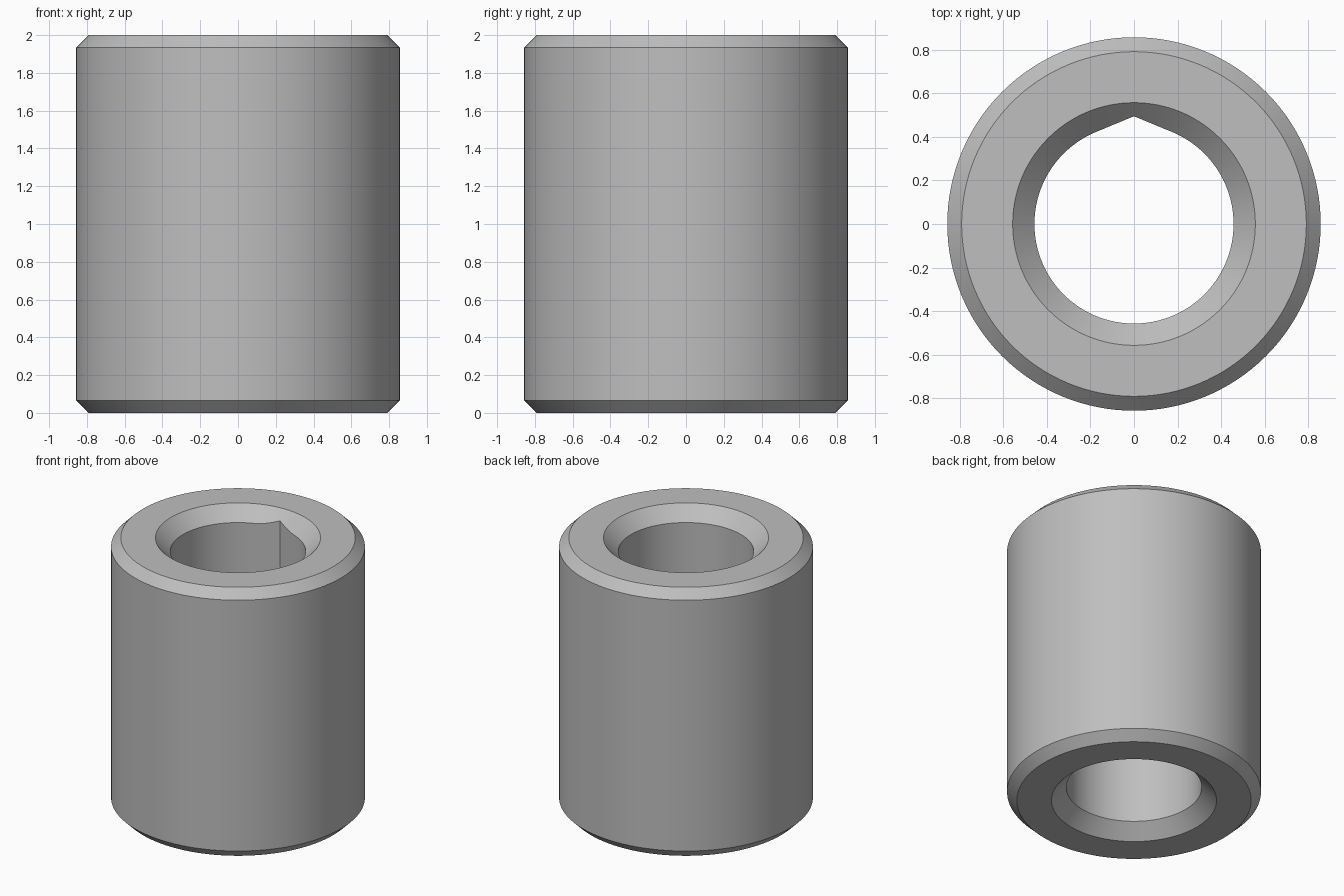
import bpy, bmesh, math

cube = bpy.data.objects.get("Cube")
if cube:
    bpy.data.objects.remove(cube)

SEGMENTS = 128
HEIGHT = 2.0
OUTER, CHAMFER = 0.857, 0.066
BORE, COUNTERSINK = 0.457, 0.557
TANGENT = math.radians(22.5)

grey = bpy.data.materials.new("plain grey")
grey.use_nodes = True
colour = (0.52, 0.52, 0.52, 1)
grey.diffuse_color = colour
grey.node_tree.nodes["Principled BSDF"].inputs["Base Color"].default_value = colour


def bore_radius(from_back):
    """Teardrop bore: a circle with two tangent flats meeting at the back."""
    if from_back < TANGENT:
        return BORE / math.cos(TANGENT - from_back)
    return BORE


# Closed wall profile swept around the axis
bm = bmesh.new()
rings = []
for i in range(SEGMENTS):
    turn = 2 * math.pi * i / SEGMENTS
    bore = bore_radius(min(turn, 2 * math.pi - turn))
    sink = COUNTERSINK - bore
    profile = [
        (OUTER - CHAMFER, 0), (OUTER, CHAMFER),
        (OUTER, HEIGHT - CHAMFER), (OUTER - CHAMFER, HEIGHT),
        (COUNTERSINK, HEIGHT), (bore, HEIGHT - sink),
        (bore, sink), (COUNTERSINK, 0),
    ]
    rings.append([bm.verts.new((r * math.sin(turn), r * math.cos(turn), z))
                  for r, z in profile])

for i, ring in enumerate(rings):
    following = rings[(i + 1) % SEGMENTS]
    for j in range(len(ring)):
        k = (j + 1) % len(ring)
        bm.faces.new((ring[j], ring[k], following[k], following[j]))
bmesh.ops.recalc_face_normals(bm, faces=bm.faces)

mesh = bpy.data.meshes.new("bushing")
bm.to_mesh(mesh)
bm.free()
mesh.materials.append(grey)
bushing = bpy.data.objects.new("bushing", mesh)
bpy.context.collection.objects.link(bushing)

# Smooth round walls, crisp chamfer edges
bpy.ops.object.select_all(action="DESELECT")
bushing.select_set(True)
bpy.context.view_layer.objects.active = bushing
bpy.ops.object.shade_smooth_by_angle(angle=math.radians(30))
